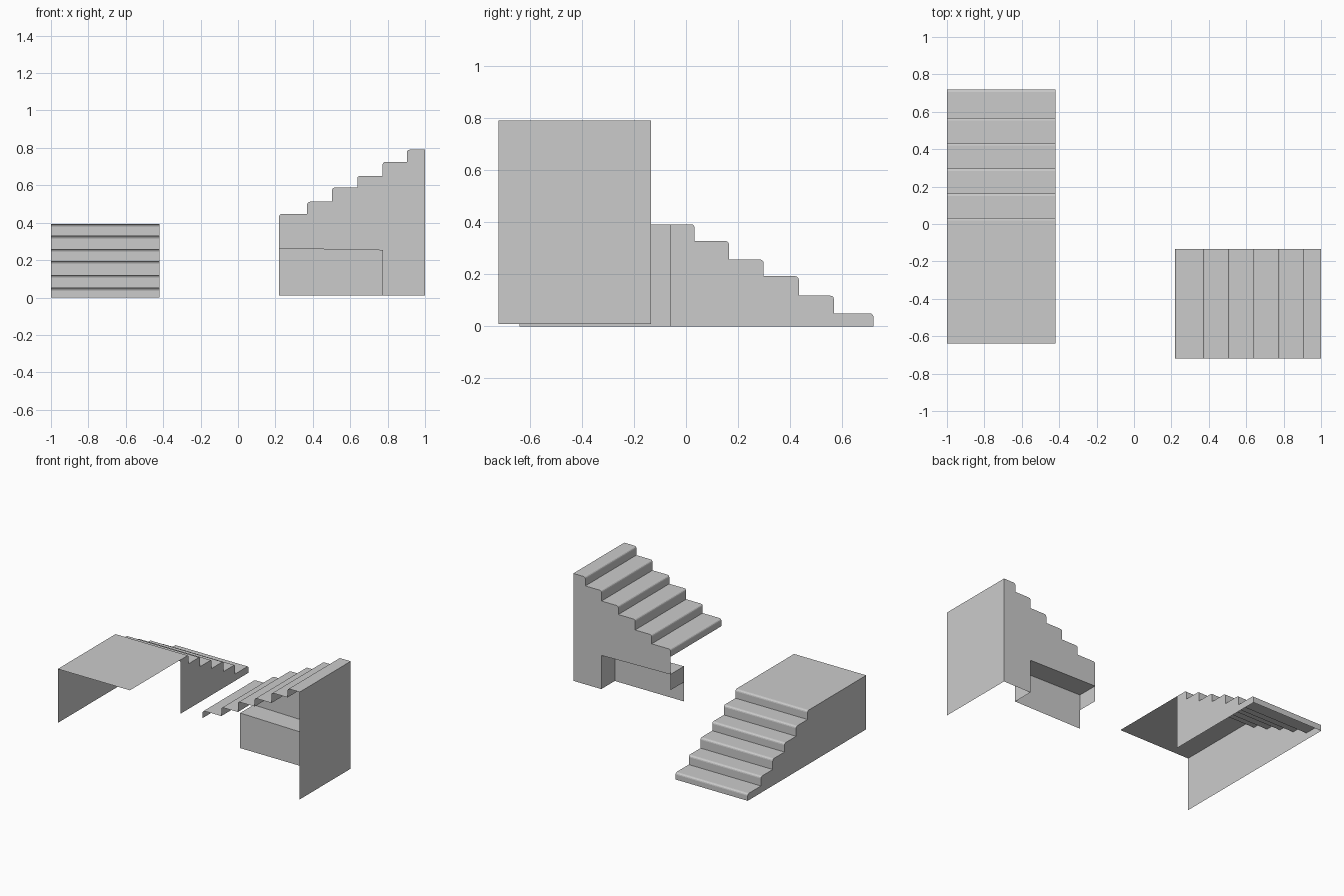
import bpy
from math import sin, cos, pi
from mathutils import Vector

if "Cube" in bpy.data.objects:
    bpy.data.objects.remove(bpy.data.objects["Cube"])


def sheet_object(name, faces):
    """Open sheet mesh from a list of polygons."""
    verts, polys = [], []
    for face in faces:
        polys.append(range(len(verts), len(verts) + len(face)))
        verts += [Vector(p) for p in face]
    mesh = bpy.data.meshes.new(name)
    mesh.from_pydata(verts, [], [list(p) for p in polys])
    obj = bpy.data.objects.new(name, mesh)
    bpy.context.collection.objects.link(obj)
    return obj


def step_profile(noses, base, end, direction, r=0.014):
    """Risers and treads with rounded noses, climbing along direction (+1 / -1)."""
    pts = [(noses[0][0], base)]
    for i, (pos, z) in enumerate(noses):
        if i:
            pts.append((pos, pts[-1][1]))
        for k in range(4):
            a = k * pi / 6
            pts.append((pos + direction * r * (1 - cos(a)), z - r + r * sin(a)))
    pts.append((end, noses[-1][1]))
    return pts


def strip(profile, place, a, b):
    """Quads sweeping a profile between two side positions."""
    return [[place(p, a), place(q, a), place(q, b), place(p, b)]
            for p, q in zip(profile, profile[1:])]


def along_y(p, x):
    return (x, p[0], p[1])


def along_x(p, y):
    return (p[0], y, p[1])


# Lower flight: climbs toward the front, ending in a landing
X0, X1, FRONT, WALL_END = -1.0, -0.42, -0.64, -0.06
low_noses = [(0.72, 0.05), (0.568, 0.118), (0.433, 0.193),
             (0.298, 0.257), (0.165, 0.328), (0.033, 0.392)]
low = step_profile(low_noses, 0.0, FRONT, -1)
sheet_object("lower_steps_and_landing", strip(low, along_y, X0, X1))

# Lower flight side walls: full outer wall, shorter inner wall
for name, x, end in (("lower_outer_wall", X0, FRONT),
                     ("lower_inner_wall", X1, WALL_END)):
    outline = step_profile(low_noses, 0.0, end, -1) + [(end, 0.0)]
    sheet_object(name, [[along_y(p, x) for p in outline]])

# Upper flight: climbs toward the right
Y0, Y1, LEFT, RIGHT, BOTTOM = -0.72, -0.135, 0.22, 1.0, 0.01
up_noses = [(LEFT, 0.447), (0.37, 0.512), (0.503, 0.588),
            (0.638, 0.65), (0.773, 0.725), (0.903, 0.79)]
up = step_profile(up_noses, 0.392, RIGHT, 1)
sheet_object("upper_steps", strip(up, along_x, Y0, Y1))

# Tall end wall
sheet_object("upper_end_wall", [[(RIGHT, Y0, BOTTOM), (RIGHT, Y1, BOTTOM),
                                 (RIGHT, Y1, 0.79), (RIGHT, Y0, 0.79)]])

# Back wall with the recess opening cut out of its lower corner
RX, RY, ZL, ZR = 0.775, -0.29, 0.265, 0.255
outline = up + [(RIGHT, BOTTOM), (RX, BOTTOM), (RX, ZR), (LEFT, ZL)]
sheet_object("upper_back_wall", [[along_x(p, Y1) for p in outline]])

# Recess: inner side and ceiling, rear panel, and the hanging apron
recess = [(LEFT, ZL), (RX, ZR), (RX, BOTTOM)]
sheet_object("recess_ceiling_and_side", strip(recess, along_x, RY, Y1))
sheet_object("recess_rear_panel",
             [[along_x(p, RY) for p in recess + [(LEFT, BOTTOM)]]])
sheet_object("recess_apron", strip([(LEFT, ZL), (LEFT, 0.15)], along_x, RY, Y1))
